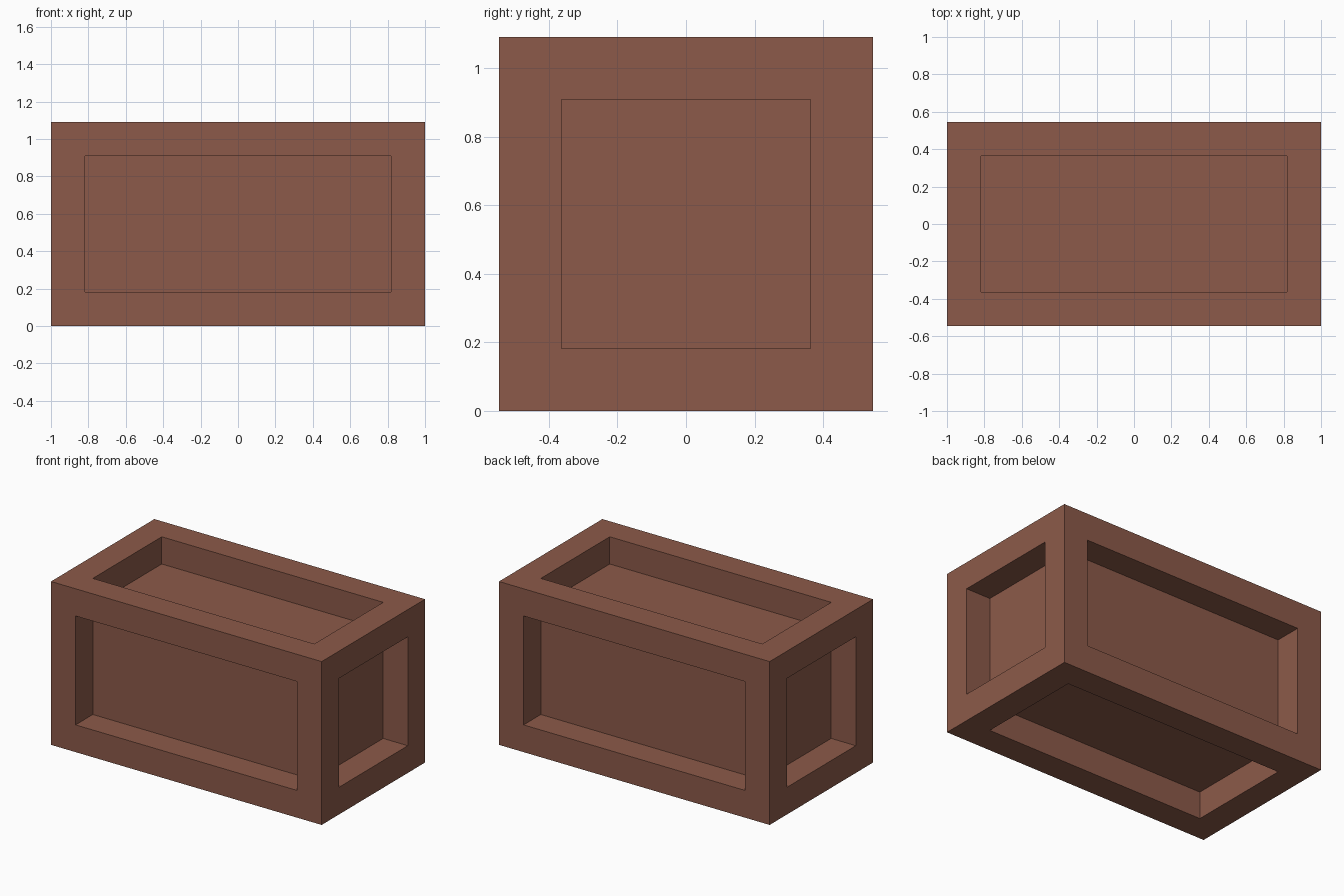
import bpy
import bmesh
from mathutils import Matrix

old = bpy.data.objects.get("Cube")
if old:
    bpy.data.objects.remove(old, do_unlink=True)

LENGTH, SIDE = 2.0, 12 / 11   # outer size
BORDER = 2 / 11               # frame width, also the panel depth

# Reddish brown wood
brown = bpy.data.materials.new("reddish brown")
brown.use_nodes = True
colour = (0.262, 0.102, 0.067, 1)
brown.diffuse_color = colour
bsdf = next(n for n in brown.node_tree.nodes if n.type == "BSDF_PRINCIPLED")
bsdf.inputs["Base Color"].default_value = colour
bsdf.inputs["Roughness"].default_value = 0.8

# Crate: a box with a sunken panel in each of its six sides
bm = bmesh.new()
bmesh.ops.create_cube(bm, size=1, matrix=Matrix.Translation((0, 0, SIDE / 2))
                      @ Matrix.Diagonal((LENGTH, SIDE, SIDE, 1)))
panels = bm.faces[:]
bmesh.ops.inset_individual(bm, faces=panels, thickness=BORDER, use_even_offset=True)

# Push each panel straight in
for panel in panels:
    inward = -panel.normal.copy() * BORDER
    sunk = bmesh.ops.extrude_discrete_faces(bm, faces=[panel])["faces"][0]
    bmesh.ops.translate(bm, vec=inward, verts=sunk.verts[:])

mesh = bpy.data.meshes.new("crate")
bm.to_mesh(mesh)
bm.free()
mesh.materials.append(brown)
crate = bpy.data.objects.new("crate", mesh)
bpy.context.collection.objects.link(crate)
